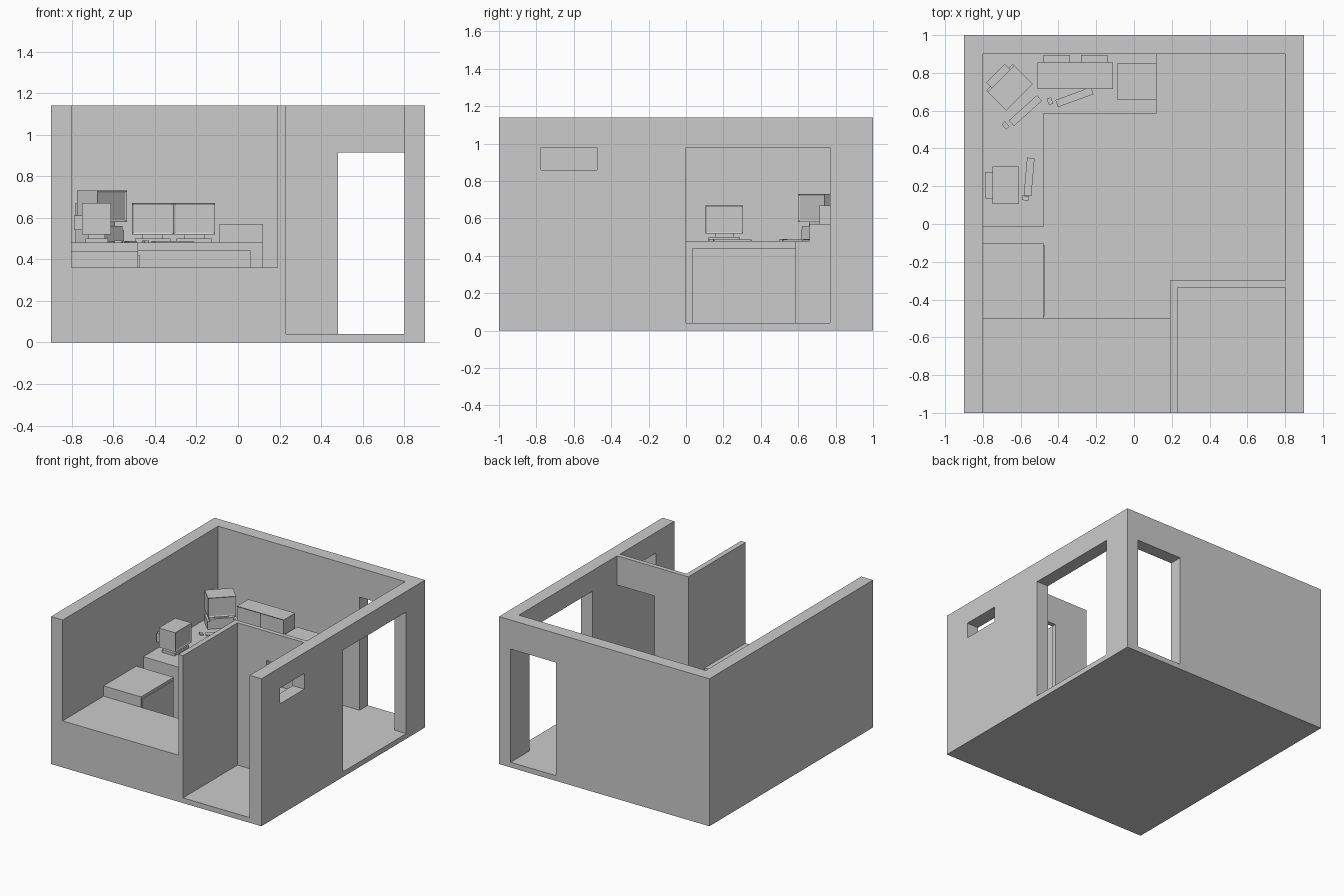
import bpy
import bmesh
from math import radians
from mathutils import Matrix, Vector

if "Cube" in bpy.data.objects:
    bpy.data.objects.remove(bpy.data.objects["Cube"], do_unlink=True)

GREY = (0.6, 0.6, 0.6, 1)
mat = bpy.data.materials.new("plain_grey")
mat.use_nodes = True
mat.diffuse_color = GREY
mat.node_tree.nodes["Principled BSDF"].inputs["Base Color"].default_value = GREY


def boxes(name, spans, place=None):
    """One object made of boxes, each given as (x0, x1, y0, y1, z0, z1)."""
    bm = bmesh.new()
    for x0, x1, y0, y1, z0, z1 in spans:
        m = Matrix.Translation(((x0 + x1) / 2, (y0 + y1) / 2, (z0 + z1) / 2))
        m = m @ Matrix.Diagonal((x1 - x0, y1 - y0, z1 - z0, 1))
        bmesh.ops.create_cube(bm, size=1, matrix=m)
    me = bpy.data.meshes.new(name)
    bm.to_mesh(me)
    bm.free()
    me.materials.append(mat)
    ob = bpy.data.objects.new(name, me)
    bpy.context.collection.objects.link(ob)
    if place:
        ob.matrix_world = place
    return ob


def cut(ob, span):
    cutter = boxes("cutter", [span])
    cutter.hide_render = True
    mod = ob.modifiers.new("cut", "BOOLEAN")
    mod.operation = "DIFFERENCE"
    mod.solver = "EXACT"
    mod.object = cutter
    bpy.context.view_layer.objects.active = ob
    bpy.ops.object.modifier_apply(modifier=mod.name)
    bpy.data.objects.remove(cutter, do_unlink=True)


def at(x, y, z, turn):
    return Matrix.Translation((x, y, z)) @ Matrix.Rotation(radians(turn), 4, "Z")


# Building shell: rooms, raised front ledge, partition, doors and window
FLOOR, LEDGE, TOP = 0.04, 0.36, 1.14
shell = boxes("room_shell", [(-0.9, 0.9, -1, 1, 0, TOP)])
for opening in (
    (-0.8, 0.8, -0.3, 0.9, FLOOR, 1.3),        # main room
    (-0.8, 0.19, -0.5, 0, FLOOR, 1.3),         # main room beside partition
    (-0.8, 0.19, -1.1, -0.4, LEDGE, 1.3),      # open front above ledge
    (0.23, 0.8, -1.1, -0.335, FLOOR, 1.3),     # small front room
    (0.7, 1, 0, 0.77, FLOOR, 0.98),            # side doorway
    (0.7, 1, -0.775, -0.475, 0.86, 0.98),      # small window
    (0.41, 0.8, 0.85, 1.1, FLOOR, 0.915),      # back doorway
    (0.48, 0.8, -0.4, -0.2, FLOOR, 0.915),     # partition doorway
):
    cut(shell, opening)

# Corner desk: one L-shaped top on end panels
DESK = 0.48
desk = boxes("desk_top", [(-0.8, 0.12, -0.015, 0.9, 0.44, DESK)])
cut(desk, (-0.48, 0.3, -0.1, 0.585, 0.3, 0.6))
boxes("desk_panels", [(-0.8, -0.48, -0.015, 0.035, FLOOR, 0.44),
                      (0.06, 0.12, 0.585, 0.9, FLOOR, 0.44)])

# Low cabinet with a thin door, and the box on the desk
boxes("cabinet", [(-0.8, -0.48, -0.5, -0.1, FLOOR, 0.44)])
boxes("cabinet_door", [(-0.48, -0.474, -0.49, -0.11, 0.06, 0.42)])
boxes("desk_box", [(-0.09, 0.12, 0.66, 0.85, DESK, 0.57)])


def monitor(name, place):
    body = boxes(name, [(-0.1, 0.1, -0.07, 0.07, 0.04, 0.19)], place)
    bm = bmesh.new()
    bm.from_mesh(body.data)
    bm.normal_update()
    # Screen sunk into the front face
    front = [f for f in bm.faces if f.normal.y < -0.9]
    bmesh.ops.inset_region(bm, faces=front, thickness=0.012)
    bmesh.ops.translate(bm, verts=front[0].verts, vec=Vector((0, 0.005, 0)))
    bm.to_mesh(body.data)
    bm.free()
    boxes(name + "_back", [(-0.07, 0.07, 0.07, 0.11, 0.06, 0.13)], place)
    boxes(name + "_stand", [(-0.085, 0.085, -0.055, 0.055, 0, 0.02),
                            (-0.05, 0.05, -0.04, 0.04, 0.02, 0.04)], place)


monitor("monitor_back_left", at(-0.41, 0.785, DESK, 0))
monitor("monitor_back_right", at(-0.21, 0.785, DESK, 0))
monitor("monitor_side", at(-0.68, 0.205, DESK, 90))
# Corner monitor raised on a flat computer case
boxes("computer_case", [(-0.1, 0.1, -0.05, 0.08, 0, 0.06)], at(-0.655, 0.72, DESK, 45))
monitor("monitor_corner", at(-0.655, 0.72, DESK + 0.06, 45))

# Keyboards with a mouse beside each
for name, x, y, turn, mx, my in (("back", -0.315, 0.672, 20, -0.445, 0.65),
                                 ("corner", -0.575, 0.6, 42, -0.68, 0.522),
                                 ("side", -0.555, 0.25, 85, -0.575, 0.137)):
    boxes(name + "_keyboard", [(-0.1, 0.1, -0.02, 0.02, 0, 0.008)], at(x, y, DESK, turn))
    boxes(name + "_mouse", [(-0.012, 0.012, -0.018, 0.018, 0, 0.01)], at(mx, my, DESK, turn))
